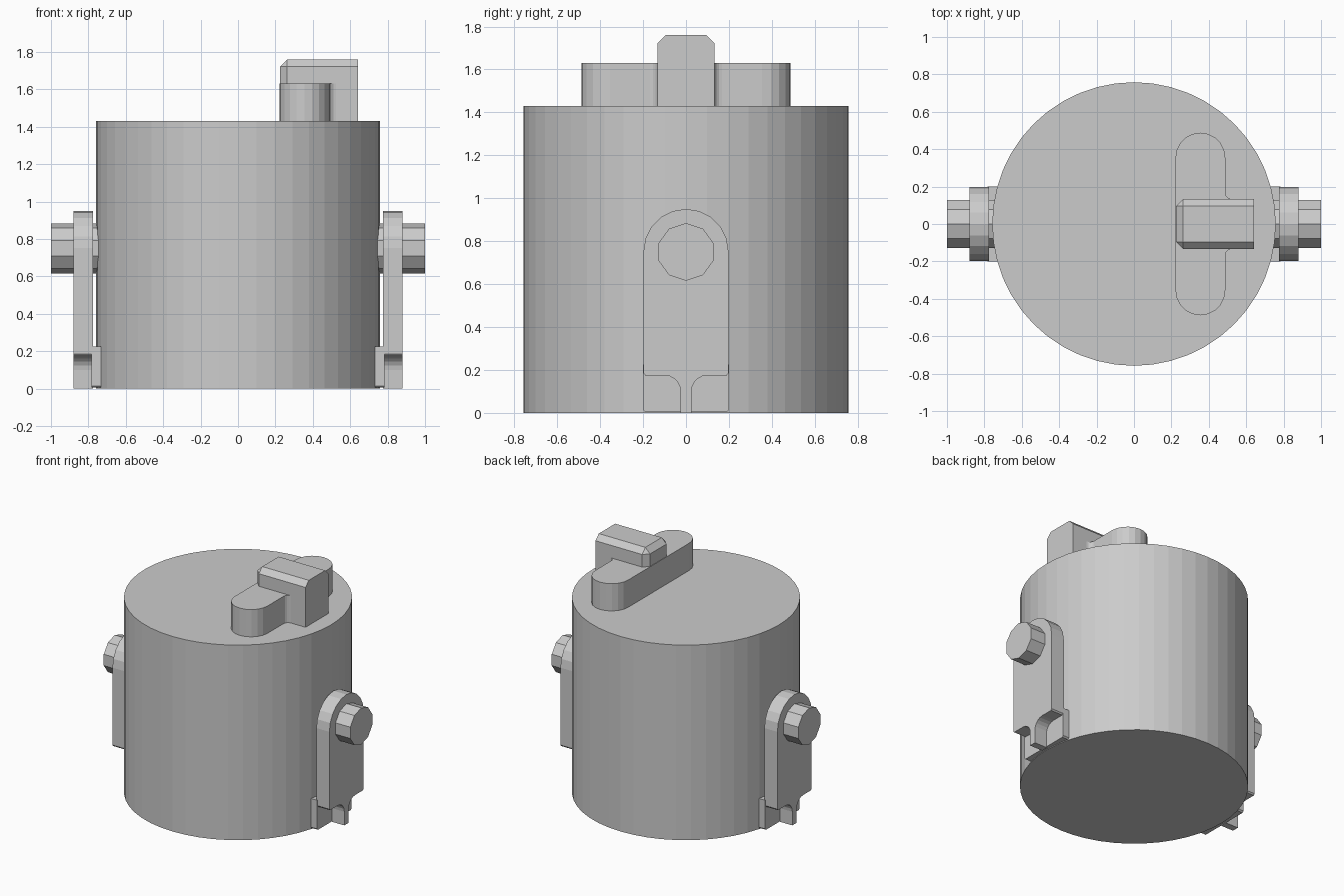
import bpy, bmesh
from math import sin, cos, pi, radians

if "Cube" in bpy.data.objects:
    bpy.data.objects.remove(bpy.data.objects["Cube"])


def finish(name, bm, mirror=False):
    bmesh.ops.recalc_face_normals(bm, faces=bm.faces)
    mesh = bpy.data.meshes.new(name)
    bm.to_mesh(mesh)
    bm.free()
    ob = bpy.data.objects.new(name, mesh)
    bpy.context.collection.objects.link(ob)
    if mirror:
        ob.modifiers.new("Mirror", 'MIRROR').use_axis[0] = True
    return ob


def arc(cx, cy, r, a0, a1, n):
    angles = [radians(a0 + (a1 - a0) * i / n) for i in range(n + 1)]
    return [(cx + r * cos(a), cy + r * sin(a)) for a in angles]


def prism(name, profile, axis, lo, hi, mirror=False):
    """Extrude a closed profile: (x, y) along z or (y, z) along x."""
    bm = bmesh.new()
    place = (lambda p, q: (p, q, lo)) if axis == 'z' else (lambda p, q: (lo, p, q))
    face = bm.faces.new([bm.verts.new(place(p, q)) for p, q in profile])
    out = bmesh.ops.extrude_face_region(bm, geom=[face])
    new = [g for g in out['geom'] if isinstance(g, bmesh.types.BMVert)]
    d = hi - lo
    bmesh.ops.translate(bm, verts=new, vec=(0, 0, d) if axis == 'z' else (d, 0, 0))
    return finish(name, bm, mirror)


def reflect(half):
    """Close a half profile (first coordinate >= 0) with its mirror image."""
    return half + [(-p, q) for p, q in reversed(half) if p > 1e-5]


# Drum body
prism("drum_body", arc(0, 0, 0.758, 0, 352.5, 47), 'z', 0, 1.43)

# Rounded bar on the lid, with small fillets where the handle meets it
half = (arc(0.355, 0.355, 0.133, 180, 0, 10)
        + arc(0.523, 0.168, 0.035, 180, 270, 4))
bar = half + [(x, -y) for x, y in reversed(half)]
prism("lid_bar", bar, 'z', 1.42, 1.63)

# Chamfered handle block, flat at its outer end
bm = bmesh.new()
bmesh.ops.create_cube(bm, size=1)
for v in bm.verts:
    v.co = (0.433 + v.co.x * 0.416, v.co.y * 0.266, 1.59 + v.co.z * 0.34)
edges = []
for e in bm.edges:
    a, b = (v.co for v in e.verts)
    top = a.z > 1.7 and b.z > 1.7
    outer = a.x > 0.6 and b.x > 0.6
    inner_upright = a.x < 0.3 and b.x < 0.3 and abs(a.z - b.z) > 0.1
    if (top and not outer) or inner_upright:
        edges.append(e)
bmesh.ops.bevel(bm, geom=edges, offset=0.038, segments=1, affect='EDGES')
finish("handle_block", bm)

# Side straps: round top, narrowing to a thin stem at the foot
strap = reflect([(0.025, 0.0)] + arc(0.1, 0.1, 0.075, 180, 90, 5)
                + [(0.19, 0.175), (0.198, 0.185)]
                + arc(0, 0.752, 0.198, 0, 90, 5))
prism("side_strap", strap, 'x', 0.775, 0.88, True)

# Foot plates joining the straps to the drum
foot = reflect([(0.19, 0.005), (0.2, 0.015), (0.2, 0.225)])
prism("foot_plate", foot, 'x', 0.733, 0.782, True)

# Pivot pegs
prism("pivot_peg", arc(0, 0.75, 0.134, 18, 342, 9), 'x', 0.74, 1.0, True)
